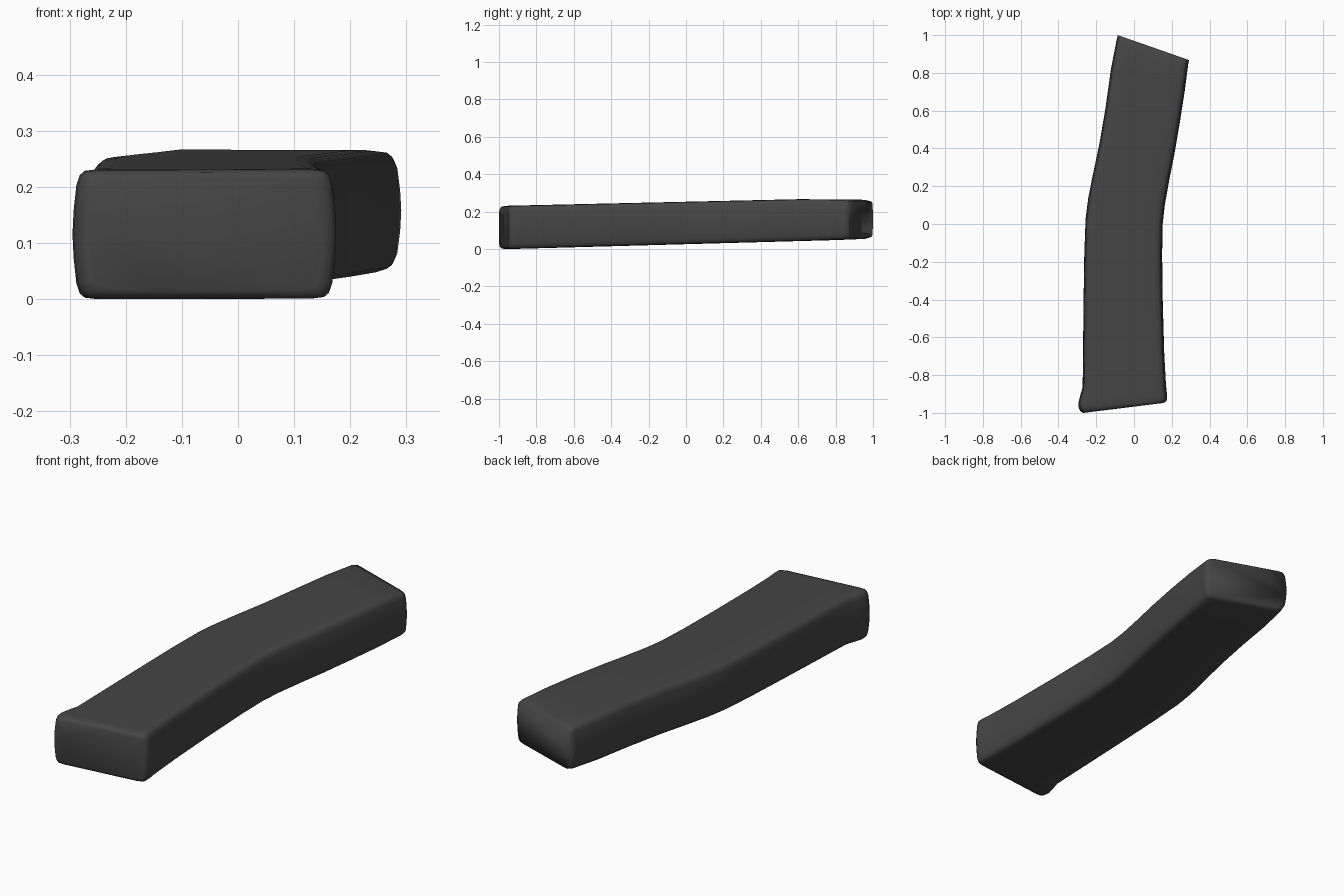
import bpy, bmesh

if "Cube" in bpy.data.objects:
    bpy.data.objects.remove(bpy.data.objects["Cube"])

# material
mat = bpy.data.materials.new("dark grey")
mat.diffuse_color = (0.06, 0.06, 0.06, 1)
mat.use_nodes = True
mat.node_tree.nodes["Principled BSDF"].inputs["Base Color"].default_value = mat.diffuse_color

# stations along the body: left x, left y, right x, right y, edge shrink in z
stations = [
    (-0.268, -1.000, 0.152, -0.948, 0.016),
    (-0.283, -0.992, 0.167, -0.942, 0.005),
    (-0.292, -0.975, 0.175, -0.930, 0.001),
    (-0.295, -0.950, 0.175, -0.905, 0.0),
    (-0.284, -0.905, 0.171, -0.870, 0.0),
    (-0.272, -0.865, 0.168, -0.830, 0.0),
    (-0.270, -0.700, 0.160, -0.680, 0.0),
    (-0.267, -0.400, 0.152, -0.400, 0.0),
    (-0.263, -0.150, 0.149, -0.160, 0.0),
    (-0.256, 0.030, 0.152, 0.000, 0.0),
    (-0.242, 0.140, 0.163, 0.100, 0.0),
    (-0.216, 0.270, 0.188, 0.240, 0.0),
    (-0.182, 0.430, 0.214, 0.370, 0.0),
    (-0.150, 0.620, 0.243, 0.540, 0.0),
    (-0.122, 0.820, 0.268, 0.700, 0.0),
    (-0.093, 0.970, 0.287, 0.845, 0.002),
    (-0.086, 1.000, 0.291, 0.868, 0.009),
]

# quarter of the rounded section: inset from side edge, height fraction
quarter = [(0.0, 0.5), (0.002, 0.32), (0.007, 0.12), (0.013, 0.045),
           (0.022, 0.012), (0.045, 0.0), (0.12, 0.0)]


def heights(y):
    """Bottom and top of the gently rising body."""
    bottom = 0.0275 * (y + 1)
    top = 0.232 + 0.0225 * (y + 1) if y < 0.6 else 0.268 - 0.003 * (y - 0.6)
    return bottom, top


# section loop as (side, inset, height fraction)
loop = [("L", d, v) for d, v in quarter]
loop += [("R", d, v) for d, v in reversed(quarter)]
loop += [("R", d, 1 - v) for d, v in quarter[1:]]
loop += [("L", d, 1 - v) for d, v in reversed(quarter[1:])]

# loft the body through the stations
bm = bmesh.new()
rings = []
for lx, ly, rx, ry, shrink in stations:
    width = rx - lx
    ring = []
    for side, d, v in loop:
        t = d / width if side == "L" else 1 - d / width
        x, y = lx + t * width, ly + t * (ry - ly)
        lo, hi = heights(y)
        lo, hi = lo + shrink, hi - shrink
        ring.append(bm.verts.new((x, y, lo + v * (hi - lo))))
    rings.append(ring)
n = len(loop)
for a, b in zip(rings, rings[1:]):
    for i in range(n):
        j = (i + 1) % n
        bm.faces.new((a[i], a[j], b[j], b[i]))
bm.faces.new(rings[0])
bm.faces.new(rings[-1])
bmesh.ops.recalc_face_normals(bm, faces=bm.faces)
for f in bm.faces:
    f.smooth = True

mesh = bpy.data.meshes.new("curved_body")
bm.to_mesh(mesh)
bm.free()
mesh.materials.append(mat)
body = bpy.data.objects.new("curved_body", mesh)
bpy.context.collection.objects.link(body)

# rest on the ground
low = min(v.co.z for v in mesh.vertices)
for v in mesh.vertices:
    v.co.z -= low
